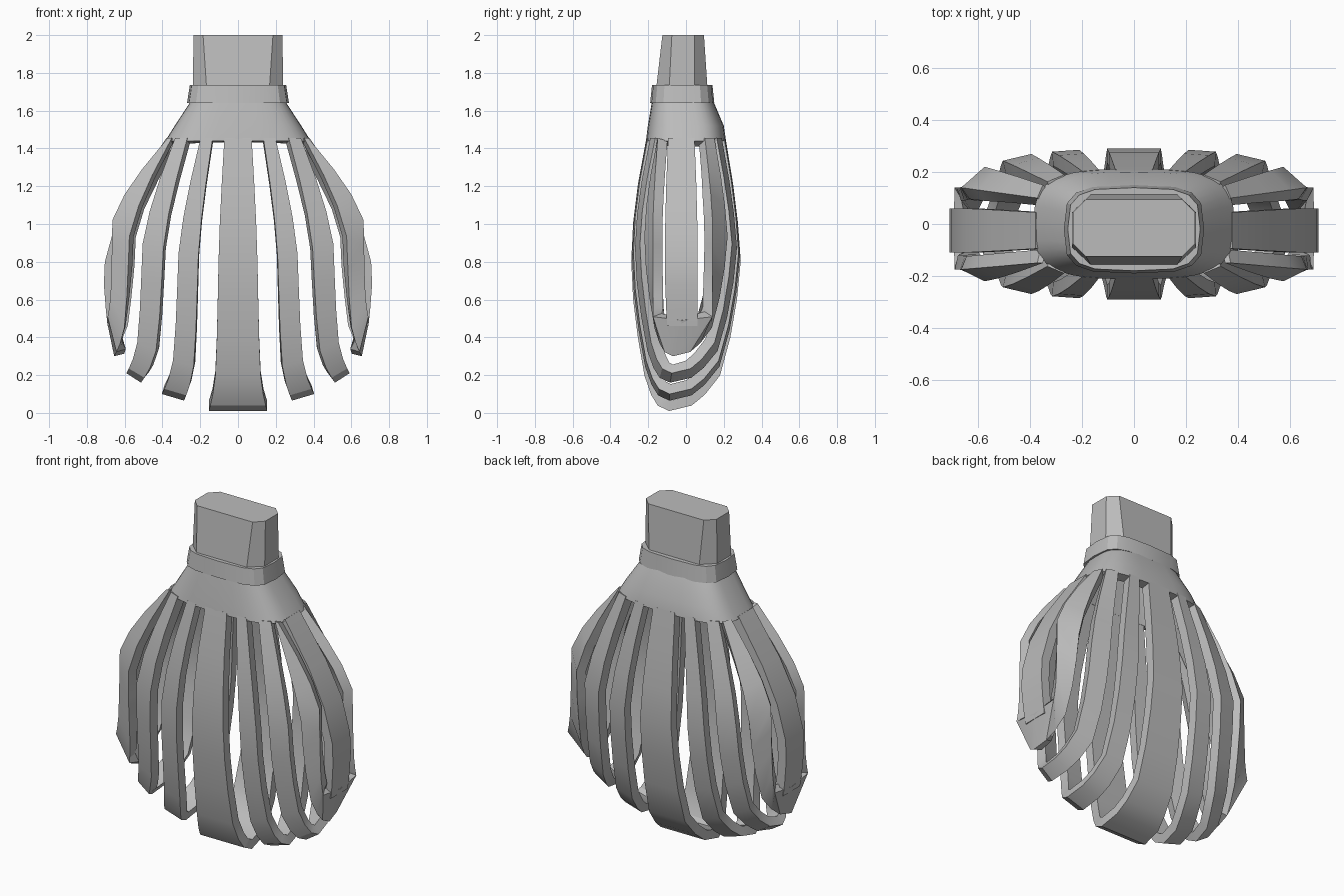
import bpy, bmesh, math
from mathutils import Vector

cube = bpy.data.objects.get("Cube")
if cube:
    bpy.data.objects.remove(cube, do_unlink=True)

grey = bpy.data.materials.new("plain grey")
grey.use_nodes = True
colour = (0.5, 0.5, 0.5, 1)
grey.diffuse_color = colour
grey.node_tree.nodes["Principled BSDF"].inputs["Base Color"].default_value = colour

TOP = 1.455
WALL = 0.055
CORE = Vector((0, -0.04, 0.8))


def finish(name, bm, thickness=0, angle=30):
    """Turn a bmesh into a shaded object, optionally thickened inward."""
    bm.normal_update()
    mesh = bpy.data.meshes.new(name)
    bm.to_mesh(mesh)
    bm.free()
    mesh.materials.append(grey)
    ob = bpy.data.objects.new(name, mesh)
    bpy.context.collection.objects.link(ob)
    bpy.ops.object.select_all(action='DESELECT')
    bpy.context.view_layer.objects.active = ob
    ob.select_set(True)
    if thickness:
        mod = ob.modifiers.new("wall", 'SOLIDIFY')
        mod.thickness = thickness
        mod.offset = -1
        bpy.ops.object.modifier_apply(modifier=mod.name)
    bpy.ops.object.shade_smooth_by_angle(angle=math.radians(angle))
    return ob


def strip(name, left, right):
    """Thick ribbon between two edge paths."""
    bm = bmesh.new()
    rows = [[bm.verts.new(p) for p in pair] for pair in zip(left, right)]
    for a, b in zip(rows, rows[1:]):
        bm.faces.new((a[0], a[1], b[1], b[0]))
    bm.normal_update()
    facing = sum(f.normal.dot(f.calc_center_median() - CORE) for f in bm.faces)
    if facing < 0:
        bmesh.ops.reverse_faces(bm, faces=bm.faces[:])
    return finish(name, bm, WALL)


def loft(name, rings, caps=True, thickness=0, angle=20):
    """Skin a stack of closed rings."""
    bm = bmesh.new()
    loops = [[bm.verts.new(p) for p in ring] for ring in rings]
    n = len(loops[0])
    for a, b in zip(loops, loops[1:]):
        for i in range(n):
            j = (i + 1) % n
            bm.faces.new((a[i], a[j], b[j], b[i]))
    if caps:
        bm.faces.new(loops[0][::-1])
        bm.faces.new(loops[-1])
    return finish(name, bm, thickness, angle)


# Slat profile from shoulder to bottom: descent, front depth, back depth,
# narrowing toward the top, flare toward the bottom
STATIONS = [
    (0.0, -0.21, 0.21, 1, 0), (0.17, -0.255, 0.25, 0.54, 0),
    (0.31, -0.28, 0.275, 0.22, 0), (0.45, -0.29, 0.29, 0, 0),
    (0.59, -0.28, 0.27, 0, 0.08), (0.73, -0.255, 0.235, 0, 0.17),
    (0.87, -0.22, 0.18, 0, 0.33), (0.94, -0.185, 0.1, 0, 0.6),
    (0.98, -0.15, 0.03, 0, 0.85), (1.0, -0.09, -0.09, 0, 1)]


def bulge(u, n=3.2):
    return max(0, 1 - abs(u) ** n) ** (1 / n)


def edge(x, top, flare, bottom, depth, side, straight=False):
    """Edge path that runs down the front, under, and up the back."""
    front, back = [], []
    for t, yf, yb, narrow, spread in STATIONS:
        px = x * (1 - (1 - top) * narrow + flare * spread)
        pz = TOP + (bottom - TOP) * t
        k = depth + (bulge(x * top / 0.4) - depth) * narrow
        if straight:
            last = t == 1
            yf, yb, k = (-0.02, -0.02, 1) if last else (
                -0.175 + 0.025 * narrow, 0.14 - 0.04 * narrow, 1)
        front.append((side * px, yf * k, pz))
        back.append((side * px, yb * k, pz))
    return front + back[-2::-1]


strip("centre_slat", edge(0.103, 0.7, 0.5, 0.01, 1, -1),
      edge(0.103, 0.7, 0.5, 0.01, 1, 1))

SLATS = {
    "inner_slat": ((0.21, 0.64, 0.36, 0.065, 0.985), (0.315, 0.63, 0.28, 0.10, 0.96)),
    "outer_slat": ((0.395, 0.68, 0.3, 0.16, 0.93), (0.505, 0.66, 0.17, 0.21, 0.84)),
    "end_loop": ((0.575, 0.61, 0.14, 0.30, 0.76), (0.665, 0.56, 0.045, 0.49, 0.5)),
}
# Side slat outline: distance out, height, front edge, back edge
SIDE = [(0.38, TOP, -0.095, 0.045), (0.55, 1.2, -0.105, 0.055),
        (0.65, 1.0, -0.11, 0.06), (0.705, 0.8, -0.11, 0.06),
        (0.71, 0.68, -0.11, 0.06), (0.70, 0.55, -0.105, 0.06),
        (0.69, 0.46, -0.1, 0.06)]

for side, word in ((1, "left"), (-1, "right")):
    for name, (near, far) in SLATS.items():
        strip(f"{word}_{name}", edge(*near, side),
              edge(*far, side, straight=name == "end_loop"))
    strip(f"{word}_side_slat", [(side * x, a, z) for x, z, a, b in SIDE],
          [(side * x, b, z) for x, z, a, b in SIDE])


# Shoulder: hollow flared shell joining all slats
def oval(hx, y0, y1, z, n, count=40):
    mid, hy = (y0 + y1) / 2, (y1 - y0) / 2
    ring = []
    for i in range(count):
        a = math.tau * i / count
        c, s = math.cos(a), math.sin(a)
        ring.append((hx * math.copysign(abs(c) ** (2 / n), c),
                     mid + hy * math.copysign(abs(s) ** (2 / n), s), z))
    return ring


loft("shoulder", [oval(0.385, -0.212, 0.212, 1.44, 3.2),
                  oval(0.335, -0.202, 0.2, 1.52, 3.2),
                  oval(0.25, -0.18, 0.145, 1.65, 3.4)],
     caps=False, thickness=WALL, angle=40)


# Collar and handle: tapering blocks with cut corners
def cut_block(hx, y0, y1, z, cx, cy):
    return [(hx, y0 + cy, z), (hx, y1 - cy, z), (hx - cx, y1, z), (cx - hx, y1, z),
            (-hx, y1 - cy, z), (-hx, y0 + cy, z), (cx - hx, y0, z), (hx - cx, y0, z)]


loft("collar", [oval(0.27, -0.19, 0.15, 1.64, 3.6, 16),
                oval(0.255, -0.18, 0.14, 1.735, 3.6, 16)])
loft("handle", [cut_block(0.24, -0.16, 0.115, 1.70, 0.075, 0.07),
                cut_block(0.235, -0.125, 0.095, 2.0, 0.05, 0.05)])
